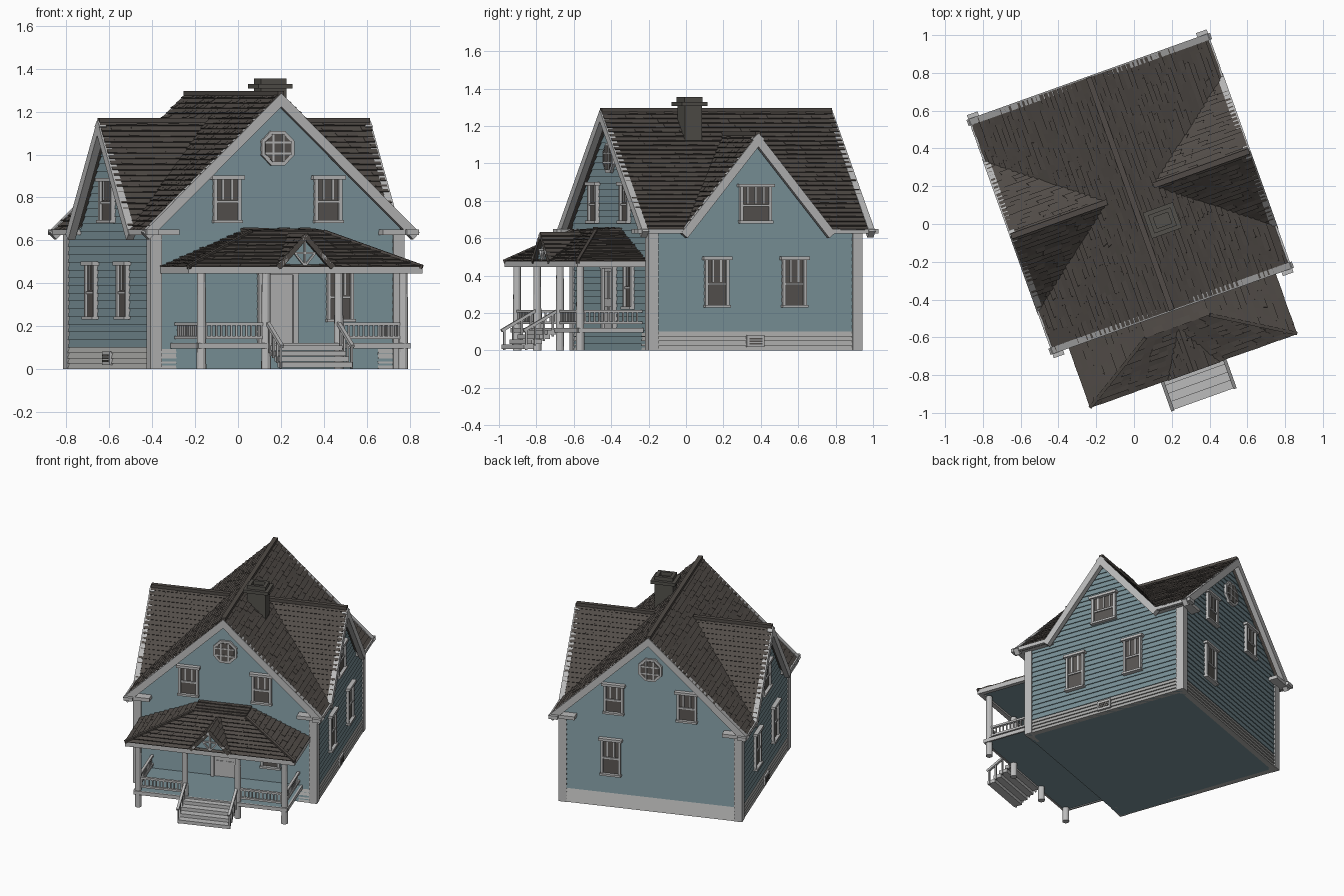
import bpy, bmesh, math, random
from mathutils import Matrix, Vector

random.seed(4)
if "Cube" in bpy.data.objects:
    bpy.data.objects.remove(bpy.data.objects["Cube"], do_unlink=True)


def material(name, r, g, b):
    m = bpy.data.materials.new(name)
    m.use_nodes = True
    m.diffuse_color = (r, g, b, 1)
    m.node_tree.nodes["Principled BSDF"].inputs["Base Color"].default_value = (r, g, b, 1)
    return m


SIDING = material("blue grey siding", .19, .28, .31)
TRIM = material("pale grey trim", .50, .50, .50)
STONE = material("foundation grey", .42, .42, .41)
ROOF = material("brown shingle", .082, .071, .063)
GLASS = material("dark glass", .10, .092, .085)
BRICK = material("chimney grey", .085, .08, .07)

# The whole house is turned on its plot
PLACE = Matrix.Translation((-.02, .16, 0)) @ Matrix.Rotation(math.radians(19.7), 4, 'Z')
HU, HV = .616, .595            # wall half width and half depth
RU, RV = .669, .653            # roof half width and half depth
EAVE, RIDGE = .64, 1.285
DW, DTOP = .42, 1.16           # side gable half width and ridge
I = Matrix.Identity(4)


def make(name, bm, mat):
    bmesh.ops.recalc_face_normals(bm, faces=bm.faces)
    me = bpy.data.meshes.new(name)
    bm.to_mesh(me)
    bm.free()
    me.materials.append(mat)
    me.transform(PLACE)
    ob = bpy.data.objects.new(name, me)
    bpy.context.scene.collection.objects.link(ob)


def add_box(bm, M, c, s):
    bmesh.ops.create_cube(bm, size=1, matrix=M @ Matrix.Translation(c) @ Matrix.Diagonal((*s, 1)))


def boxes(name, mat, M, items):
    bm = bmesh.new()
    for c, s in items:
        add_box(bm, M, c, s)
    make(name, bm, mat)


def beams(name, mat, M, lines, w, h, extend=0):
    bm = bmesh.new()
    for p, q in lines:
        p, q = Vector(p), Vector(q)
        d = (q - p).normalized()
        side = Vector((0, 0, 1)).cross(d)
        side = side.normalized() if side.length > .01 else Vector((0, 1, 0))
        R = Matrix((d, side, d.cross(side))).transposed().to_4x4()
        length = (q - p).length + extend
        add_box(bm, M @ Matrix.Translation(p + d * length / 2) @ R, (0, 0, 0), (length, w, h))
    make(name, bm, mat)


def wall(k, dist):
    """Frame for a side: x across, -y outward, z up; 0 front, 1 left, 2 back, 3 right."""
    return Matrix.Rotation(k * math.pi / 2, 4, 'Z') @ Matrix.Translation((0, -dist, 0))


def lap(name, mat, M, t0, t1, rows, span, bump, thick, piece=None):
    """Overlapping courses; span(f) gives the intervals across at fraction f."""
    bm = bmesh.new()
    for r in range(rows):
        f0, f1 = r / rows, (r + 1) / rows
        za, zb = t0 + (t1 - t0) * f0, t0 + (t1 - t0) * f1
        for (a0, b0), (a1, b1) in zip(span(f0), span(f1)):
            if max(b0 - a0, b1 - a1) < .002:
                continue
            n = max(1, round((b0 - a0) / piece)) if piece else 1
            cuts = [0] + [(i + .5 * (r % 2)) / n for i in range(1, n)] + [1]
            for c, d in zip(cuts, cuts[1:]):
                out = bump * random.uniform(.6, 1.3) if piece else bump
                xs = [a0 + (b0 - a0) * c, a0 + (b0 - a0) * d, a1 + (b1 - a1) * d, a1 + (b1 - a1) * c]
                zs = [za, za, zb, zb]
                fr = [bm.verts.new(M @ Vector((x, -o, z))) for x, z, o in zip(xs, zs, (out, out, 0, 0))]
                bk = [bm.verts.new(M @ Vector((x, thick, z))) for x, z in zip(xs, zs)]
                bm.faces.new(fr)
                bm.faces.new(bk[::-1])
                for i in range(4):
                    j = (i + 1) % 4
                    bm.faces.new((fr[j], fr[i], bk[i], bk[j]))
    make(name, bm, mat)


def shingles(name, k, d0, d1, z0, z1, rows, span):
    M = wall(k, d0) @ Matrix.Translation((0, 0, z0)) @ Matrix.Rotation(-math.atan2(d0 - d1, z1 - z0), 4, 'X')
    lap(name, ROOF, M, 0, math.hypot(d0 - d1, z1 - z0), rows, span, .007, .022, .05)


def mix(a, b, f):
    return a + (b - a) * f


# Walls with lapped boards, foundations and corner boards
SIDES = (("front", 0), ("left", 1), ("back", 2), ("right", 3))
for side, k in SIDES:
    dist, half = (HU, HV) if k % 2 else (HV, HU)
    M = wall(k, dist)
    base = .1 if k else 0
    lap(side + "_wall", SIDING, M, base, EAVE, 15 if k else 18, lambda f: [(-half, half)], .006, .03)
    top, wide = (DTOP, DW) if k % 2 else (RIDGE, RU)
    gz = top - .03
    foot = wide * (gz - EAVE) / (top - EAVE)
    lap(side + "_gable", SIDING, M, EAVE, gz, 14 if k % 2 else 17,
        lambda f: [(-min(half, foot * (1 - f)), min(half, foot * (1 - f)))], .006, .03)
    spans = [(-half, half)] if k else [(-half, -.5), (.5, half)]
    lap(side + "_foundation", STONE, M, 0, .1, 4, lambda f: spans, .009, .03)
    # Bargeboards and cornice returns
    reach, edge = (RU, DW) if k % 2 else (RV, RU)
    slope = (top - EAVE) / wide
    drop = .025 * math.hypot(1, slope)
    beams(side + "_bargeboards", TRIM, wall(k, reach - .01),
          [((s * edge, 0, EAVE - drop + .015), (0, 0, top - drop + .004)) for s in (-1, 1)],
          .035, .045, .022 * slope)
    if k % 2:
        items = [((s * (DW + RV) / 2, .025, EAVE - .002), (RV - DW + .06, .06, .025)) for s in (-1, 1)]
    else:
        items = [((s * (RU - .08), .03, EAVE - .002), (.17, .075, .025)) for s in (-1, 1)]
    boxes(side + "_eave_trim", TRIM, wall(k, reach), items)
boxes("corner_boards", TRIM, I, [((a * (HU - .015), b * (HV - .015), .32), (.055, .055, .64))
                                 for a in (-1, 1) for b in (-1, 1)])
boxes("ground_floor", SIDING, I, [((0, 0, .006), (2 * HU, 2 * HV, .012))])


# Main roof, notched where the side gables cross it
def main_span(f):
    w = max(0, DW * (DTOP - mix(EAVE, RIDGE, f)) / (DTOP - EAVE))
    return [(-RV, -w), (w, RV)]


def gable_span(f):
    u = RU * (RIDGE - mix(EAVE, DTOP, f)) / (RIDGE - EAVE)
    return [(-RU, -u), (u, RU)]


for side, k in (("left", 1), ("right", 3)):
    shingles(side + "_main_roof", k, RU, 0, EAVE, RIDGE, 27, main_span)
for side, k in (("front", 0), ("back", 2)):
    shingles(side + "_gable_slopes", k, DW, 0, EAVE, DTOP, 20, gable_span)
beams("ridge_caps", ROOF, I, [((0, -RV, RIDGE), (0, RV, RIDGE)), ((-RU, 0, DTOP), (-.13, 0, DTOP)),
                              ((.13, 0, DTOP), (RU, 0, DTOP))], .03, .022)

# Chimney with a hollow stepped cap
C = Matrix.Translation((.113, -.19, 0))
boxes("chimney_shaft", BRICK, C, [((0, 0, 1.16), (.126, .095, .3))])
boxes("chimney_cap", BRICK, C, [((0, 0, 1.318), (.17, .145, .022))] +
      [((s * .052, 0, 1.34), (.022, .1, .03)) for s in (-1, 1)] +
      [((0, s * .041, 1.34), (.126, .02, .03)) for s in (-1, 1)])


# Windows
def window(name, k, x, z0, z1, w, bars=2):
    M = wall(k, HU if k % 2 else HV) @ Matrix.Translation((x, 0, 0))
    h, m = z1 - z0, (z0 + z1) / 2
    boxes(name + "_glass", GLASS, M, [((0, -.004, m), (w - .02, .012, h - .02))])
    items = [((s * (w / 2 - .008), -.008, m), (.017, .03, h)) for s in (-1, 1)]
    items += [((0, -.012, z1 - .008), (w + .025, .045, .018)), ((0, -.012, z0 + .007), (w + .01, .04, .014)),
              ((0, -.008, m - .01), (w, .02, .012))]
    items += [(((i + 1) / (bars + 1) * w - w / 2, -.008, m + h / 4), (.009, .016, h / 2)) for i in range(bars)]
    boxes(name + "_frame", TRIM, M, items)


def octagon_window(name, k):
    M = wall(k, HV) @ Matrix.Translation((0, 0, 1.03))
    turn = Matrix.Rotation(math.pi / 2, 4, 'X') @ Matrix.Rotation(math.pi / 8, 4, 'Z')
    for part, mat, r, depth in (("_frame", TRIM, .087, .04), ("_glass", GLASS, .07, .048)):
        bm = bmesh.new()
        bmesh.ops.create_cone(bm, cap_ends=True, segments=8, radius1=r, radius2=r, depth=depth, matrix=M @ turn)
        make(name + part, bm, mat)
    boxes(name + "_bars", TRIM, M, [((s * .025, -.02, 0), (.009, .014, .13)) for s in (-1, 1)] +
          [((0, -.02, s * .025), (.13, .014, .009)) for s in (-1, 1)])


for side, k in SIDES:
    if k % 2:
        for s, tag in ((-1, "a"), (1, "b")):
            window(f"{side}_lower_window_{tag}", k, s * .22, .23, .5, .135)
        window(side + "_gable_window", k, 0, .68, .89, .18, 3)
        boxes(side + "_vent_frame", TRIM, wall(k, HU), [((0, -.008, .05), (.1, .02, .065))])
        boxes(side + "_vent_slats", GLASS, wall(k, HU), [((0, -.015, .037 + i * .013), (.075, .012, .008))
                                                         for i in range(3)])
    else:
        for s, tag in ((-1, "a"), (1, "b")):
            window(f"{side}_upper_window_{tag}", k, s * .25, .68, .9, .135)
        octagon_window(side + "_round_window", k)
window("front_lower_window", 0, .31, .22, .47, .13)
window("back_lower_window", 2, -.27, .23, .5, .135)

# Front door
F = wall(0, HV)
boxes("door_frame", TRIM, F, [((s * .085, -.012, .285), (.024, .03, .33)) for s in (-1, 1)] +
      [((0, -.012, .45), (.2, .035, .024))])
boxes("door", TRIM, F, [((0, -.004, .28), (.15, .016, .32))] +
      [((s * .034, -.013, z), (.046, .008, h)) for s in (-1, 1) for z, h in ((.19, .09), (.35, .15))])

# Porch deck, columns and railings
boxes("porch_deck", SIDING, I, [((0, -.785, .11), (1.04, .37, .02))])
boxes("deck_edge", TRIM, I, [((0, -.972, .108), (1.05, .012, .026))] +
      [((s * .522, -.785, .108), (.012, .37, .026)) for s in (-1, 1)])
bm = bmesh.new()
for x in (-.5, -.18, .18, .5):
    bmesh.ops.create_cone(bm, cap_ends=True, segments=12, radius1=.023, radius2=.02, depth=.45,
                          matrix=Matrix.Translation((x, -.95, .225)))
make("porch_columns", bm, TRIM)
runs = [((s * .5, -.95), (s * .18, -.95)) for s in (-1, 1)] + [((s * .5, -.95), (s * .5, -.6)) for s in (-1, 1)]
beams("porch_rails", TRIM, I, [((*p, z), (*q, z)) for p, q in runs for z in (.148, .21)], .018, .014)
beams("porch_balusters", TRIM, I, [((mix(p[0], q[0], i / 13), mix(p[1], q[1], i / 13), .145),
                                    (mix(p[0], q[0], i / 13), mix(p[1], q[1], i / 13), .21))
                                   for p, q in runs for i in range(1, 13)], .008, .008)

# Steps and their handrails
boxes("porch_steps", TRIM, I, [((0, -.99 - .045 * i, .098 - .026 * i), (.35, .058, .024)) for i in range(4)])
beams("step_handrails", TRIM, I, [((s * .175, -.95, .22), (s * .175, -1.155, .105)) for s in (-1, 1)], .018, .016)
beams("step_balusters", TRIM, I, [((s * .175, -.99 - .05 * i, .075 - .024 * i), (s * .175, -.99 - .05 * i, .195 - .028 * i))
                                  for s in (-1, 1) for i in range(4)], .01, .01)

# Porch roof: three hips, a shallow top and a small pediment
PU, PV, TU, TV, PZ, PT = .58, .993, .18, .745, .475, .64
shingles("porch_front_slope", 0, PV, TV, PZ, PT, 10, lambda f: [(-mix(PU, TU, f), mix(PU, TU, f))])
shingles("porch_left_slope", 1, PU, TU, PZ, PT, 12, lambda f: [(-mix(PV, TV, f), -HV)])
shingles("porch_right_slope", 3, PU, TU, PZ, PT, 12, lambda f: [(HV, mix(PV, TV, f))])
shingles("porch_top", 0, TV, HV, PT, PT + .015, 4, lambda f: [(-TU, TU)])
beams("porch_hip_caps", ROOF, I, [((s * PU, -PV, PZ), (s * TU, -TV, PT)) for s in (-1, 1)], .018, .02)
boxes("porch_fascia", TRIM, I, [((0, -PV + .015, .46), (2 * PU, .03, .03))] +
      [((s * (PU - .015), -.79, .46), (.03, .39, .03)) for s in (-1, 1)])
boxes("porch_ceiling", SIDING, I, [((0, -.79, .465), (1.12, .38, .01))])
shingles("pediment_left_slope", 1, .14, 0, .48, .632, 7, lambda f: [(-1, -mix(PV, TV, f))])
shingles("pediment_right_slope", 3, .14, 0, .48, .632, 7, lambda f: [(mix(PV, TV, f), 1)])
lap("pediment_face", SIDING, wall(0, .975), .475, .61, 5, lambda f: [(-.12 * (1 - f), .12 * (1 - f))], .004, .02)
beams("pediment_trim", TRIM, wall(0, .99), [((s * .135, 0, .474), (0, 0, .614)) for s in (-1, 1)], .02, .02, .01)
beams("pediment_fan", TRIM, wall(0, .984), [((0, 0, .48), (x, 0, z)) for x, z in ((-.05, .54), (0, .6), (.05, .54))] +
      [((-.05, 0, .54), (.05, 0, .54))], .012, .009)
